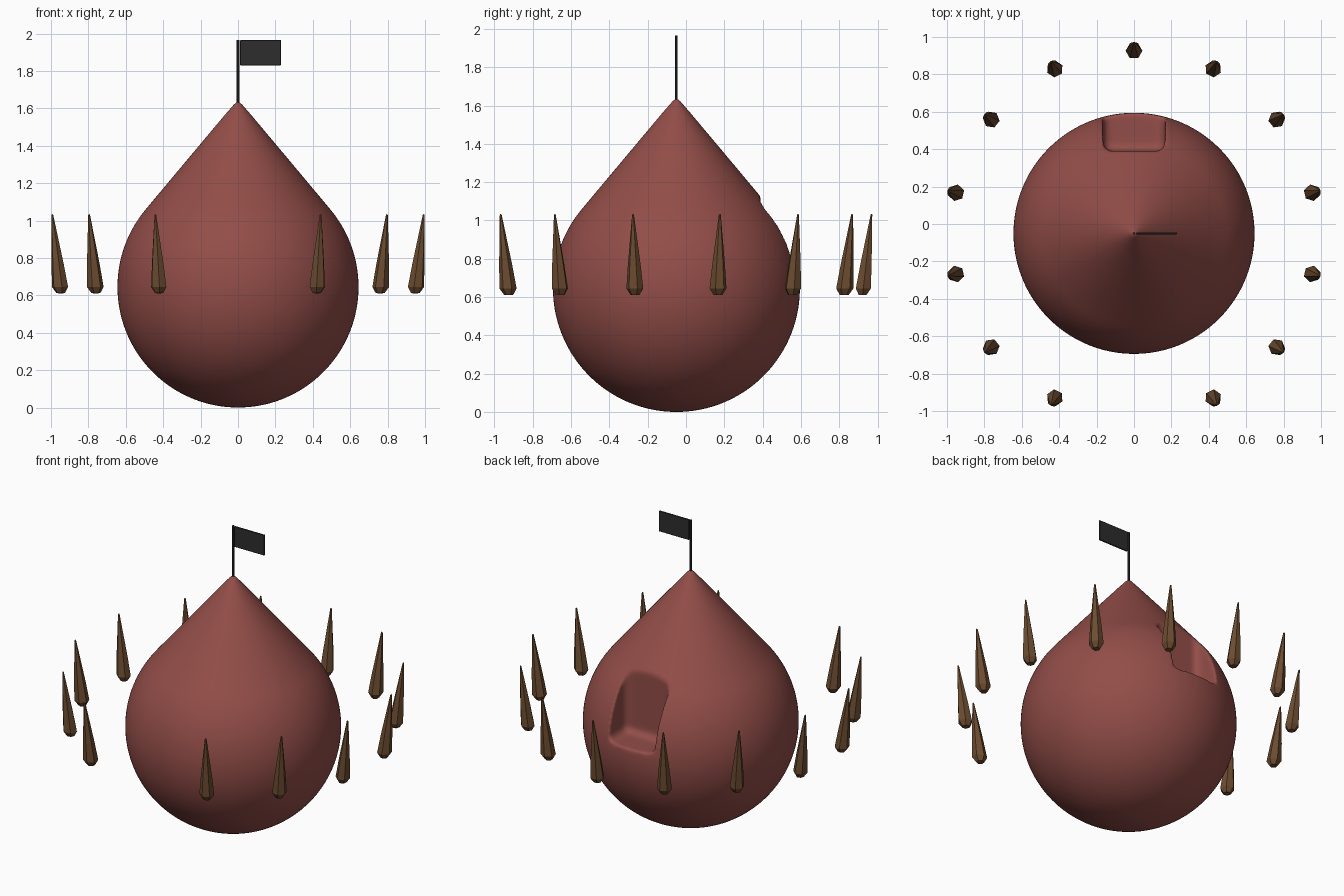
import bpy, bmesh, math
from mathutils import Matrix

if "Cube" in bpy.data.objects:
    bpy.data.objects.remove(bpy.data.objects["Cube"])

AXIS_Y = -0.05


def material(name, rgb):
    m = bpy.data.materials.new(name)
    m.use_nodes = True
    m.diffuse_color = (*rgb, 1)
    bsdf = next(n for n in m.node_tree.nodes if n.type == "BSDF_PRINCIPLED")
    bsdf.inputs["Base Color"].default_value = (*rgb, 1)
    bsdf.inputs["Roughness"].default_value = 0.8
    return m


RED = material("brick red", (0.29, 0.075, 0.065))
BROWN = material("horn brown", (0.15, 0.072, 0.03))
BLACK = material("soft black", (0.026, 0.026, 0.026))


def make_object(name, bm, mat=None, smooth=False):
    bmesh.ops.recalc_face_normals(bm, faces=bm.faces)
    mesh = bpy.data.meshes.new(name)
    for f in bm.faces:
        f.smooth = smooth
    bm.to_mesh(mesh)
    bm.free()
    if mat:
        mesh.materials.append(mat)
    ob = bpy.data.objects.new(name, mesh)
    bpy.context.collection.objects.link(ob)
    return ob


def lathe(profile, sides):
    """Revolve (radius, height) points around z."""
    bm = bmesh.new()
    verts = [bm.verts.new((r, 0, z)) for r, z in profile]
    edges = [bm.edges.new(pair) for pair in zip(verts, verts[1:])]
    bmesh.ops.spin(bm, geom=verts + edges, cent=(0, 0, 0), axis=(0, 0, 1),
                   angle=math.tau, steps=sides)
    bmesh.ops.remove_doubles(bm, verts=bm.verts, dist=0.0005)
    return bm


def box(name, low, high, mat=None, bevel=0, segments=1):
    bm = bmesh.new()
    size = [b - a for a, b in zip(low, high)]
    mid = [(a + b) / 2 for a, b in zip(low, high)]
    bmesh.ops.create_cube(bm, size=1, matrix=Matrix.Translation(mid) @ Matrix.Diagonal((*size, 1)))
    if bevel:
        bmesh.ops.bevel(bm, geom=bm.edges[:], offset=bevel, segments=segments,
                        profile=0.5, affect="EDGES")
    return make_object(name, bm, mat)


# Teardrop body: a ball whose cone leaves it at the tangent
R, APEX = 0.645, 1.65
tangent = math.asin(R / (APEX - R))
steps = 40
profile = []
for i in range(steps + 1):
    a = -math.pi / 2 + (tangent + math.pi / 2) * i / steps
    profile.append((R * math.cos(a) if i else 0, R + R * math.sin(a)))
profile += [(0.02, 1.626), (0.01, 1.635), (0, 1.638)]
body = make_object("teardrop_body", lathe(profile, 96), RED, True)
body.location.y = AXIS_Y

# Seat niche carved into the back, with softened rims
cutter = box("seat_cutter", (-0.165, 0.39, 0.70), (0.165, 0.95, 1.6), RED, 0.045, 4)
cutter.hide_render = True
cutter.hide_viewport = True
cutter.display_type = "WIRE"
cut = body.modifiers.new("seat", "BOOLEAN")
cut.operation = "DIFFERENCE"
cut.solver = "EXACT"
cut.object = cutter
remesh = body.modifiers.new("even_surface", "REMESH")
remesh.mode = "VOXEL"
remesh.voxel_size = 0.012
remesh.use_smooth_shade = True
soften = body.modifiers.new("soft_rims", "SMOOTH")
soften.factor = 0.5
soften.iterations = 6

# Ring of floating spikes leaning outward, with the front place left open
COUNT = 14
for i in range(COUNT):
    if i == COUNT // 2:
        continue
    bm = lathe([(0, 0), (0.024, 0.002), (0.045, 0.035), (0.034, 0.16), (0.005, 0.42), (0, 0.425)], 6)
    shear = Matrix.Identity(4)
    shear[1][2] = 0.11
    bmesh.ops.transform(bm, matrix=shear, verts=bm.verts)
    spike = make_object(f"spike_{i + 1}", bm, BROWN)
    a = math.tau * i / COUNT
    spike.location = (0.972 * math.sin(a), AXIS_Y + 0.972 * math.cos(a), 0.61)
    spike.rotation_euler.z = -a

# Flag on the tip
pole = make_object("flag_pole", lathe([(0, 1.6), (0.007, 1.6), (0.007, 1.965), (0, 1.965)], 10), BLACK)
pole.location.y = AXIS_Y
box("flag", (0.012, AXIS_Y - 0.005, 1.83), (0.23, AXIS_Y + 0.005, 1.965), BLACK, 0.002)
